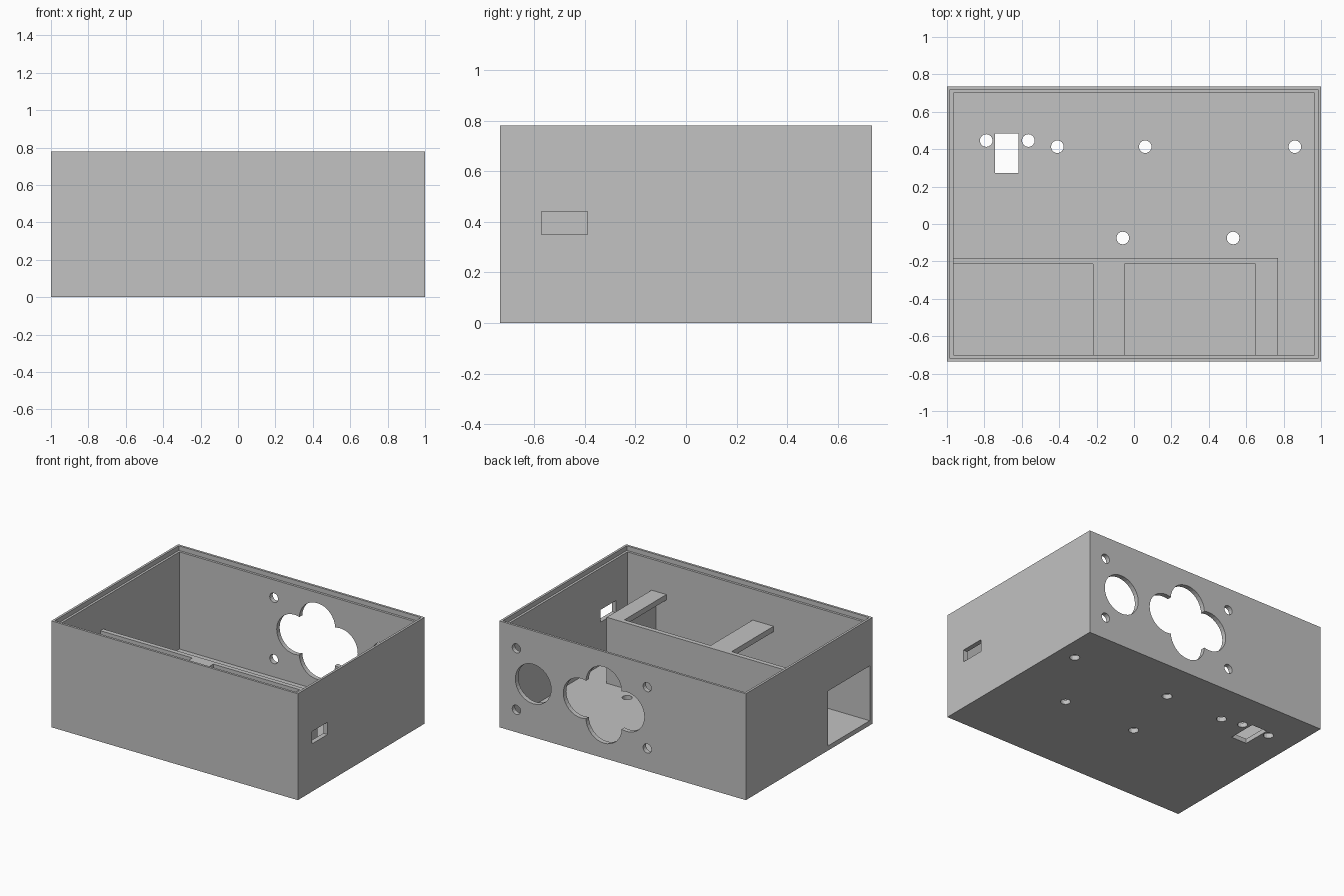
import bpy
import math

if "Cube" in bpy.data.objects:
    bpy.data.objects.remove(bpy.data.objects["Cube"], do_unlink=True)

grey = bpy.data.materials.new("plain_grey")
grey.use_nodes = True
colour = (0.54, 0.54, 0.54, 1)
grey.diffuse_color = colour
grey.node_tree.nodes["Principled BSDF"].inputs["Base Color"].default_value = colour

HX, HY, H = 1.0, 0.735, 0.78   # half width, half depth, height
T = 0.034                      # wall thickness
IX, IY = HX - T, HY - T        # inner half sizes


def box(name, x, y, z):
    """Box from (low, high) ranges on each axis."""
    bpy.ops.mesh.primitive_cube_add(size=1)
    ob = bpy.context.object
    ob.name = name
    for v in ob.data.vertices:
        v.co = [lo + (c + 0.5) * (hi - lo) for c, (lo, hi) in zip(v.co, (x, y, z))]
    ob.data.materials.append(grey)
    return ob


def rod(x, y, z, r, sides, along_y=False):
    """Round cutter, long enough to pass one wall."""
    bpy.ops.mesh.primitive_cylinder_add(
        vertices=sides, radius=r, depth=0.2, location=(x, y, z),
        rotation=(math.pi / 2 if along_y else 0, 0, 0))
    bpy.context.object.data.materials.append(grey)
    return bpy.context.object


def cut(target, cutter):
    cutter.hide_render = True
    mod = target.modifiers.new("cut", "BOOLEAN")
    mod.operation = "DIFFERENCE"
    mod.solver = "EXACT"
    mod.object = cutter
    bpy.context.view_layer.objects.active = target
    bpy.ops.object.modifier_apply(modifier=mod.name)
    bpy.data.objects.remove(cutter, do_unlink=True)


# Open case with a stepped rim
case = box("case", (-HX, HX), (-HY, HY), (0, H))
cut(case, box("cavity", (-IX, IX), (-IY, IY), (T, H + 0.1)))
rim = T / 2
cut(case, box("rim_step", (rim - HX, HX - rim), (rim - HY, HY - rim), (H - T, H + 0.1)))

# Side openings: small switch slot and large compartment door
cut(case, box("switch_slot", (0.9, 1.1), (-0.57, -0.39), (0.35, 0.44)))
cut(case, box("door", (-1.1, -0.9), (-IY, -0.215), (T, 0.436)))

# Floor slot and floor screw holes
cut(case, box("floor_slot", (-0.743, -0.617), (0.273, 0.484), (-0.1, 0.1)))
for x, y in ((-0.79, 0.446), (-0.565, 0.446), (-0.41, 0.413), (0.06, 0.413),
             (0.86, 0.413), (-0.06, -0.075), (0.53, -0.075)):
    cut(case, rod(x, y, 0, T, 16))

# Back wall: screw holes, round hole and four-lobed hole
MID = 0.39
for x in (-0.2, 0.862):
    for dz in (-0.225, 0.225):
        cut(case, rod(x, HY, MID + dz, T, 16, True))
cut(case, rod(0.725, HY, MID, 0.145, 32, True))
for dx, dz in ((0.184, 0), (-0.184, 0), (0, 0.135), (0, -0.135)):
    cut(case, rod(0.152 + dx, HY, MID + dz, 0.145, 32, True))

# Inner compartment: divider, end wall, retaining lip and strap
TOP = 0.518
DY = -0.215
box("divider", (-IX, 0.77), (DY, DY + T), (T, TOP))
box("end_wall", (0.77 - T, 0.77), (-IY, DY), (T, TOP - 0.04))
box("end_lip", (0.65, 0.77), (-IY, DY), (TOP - 0.04, TOP))
box("strap", (-0.22, -0.05), (-IY, DY), (TOP - 0.04, TOP))
